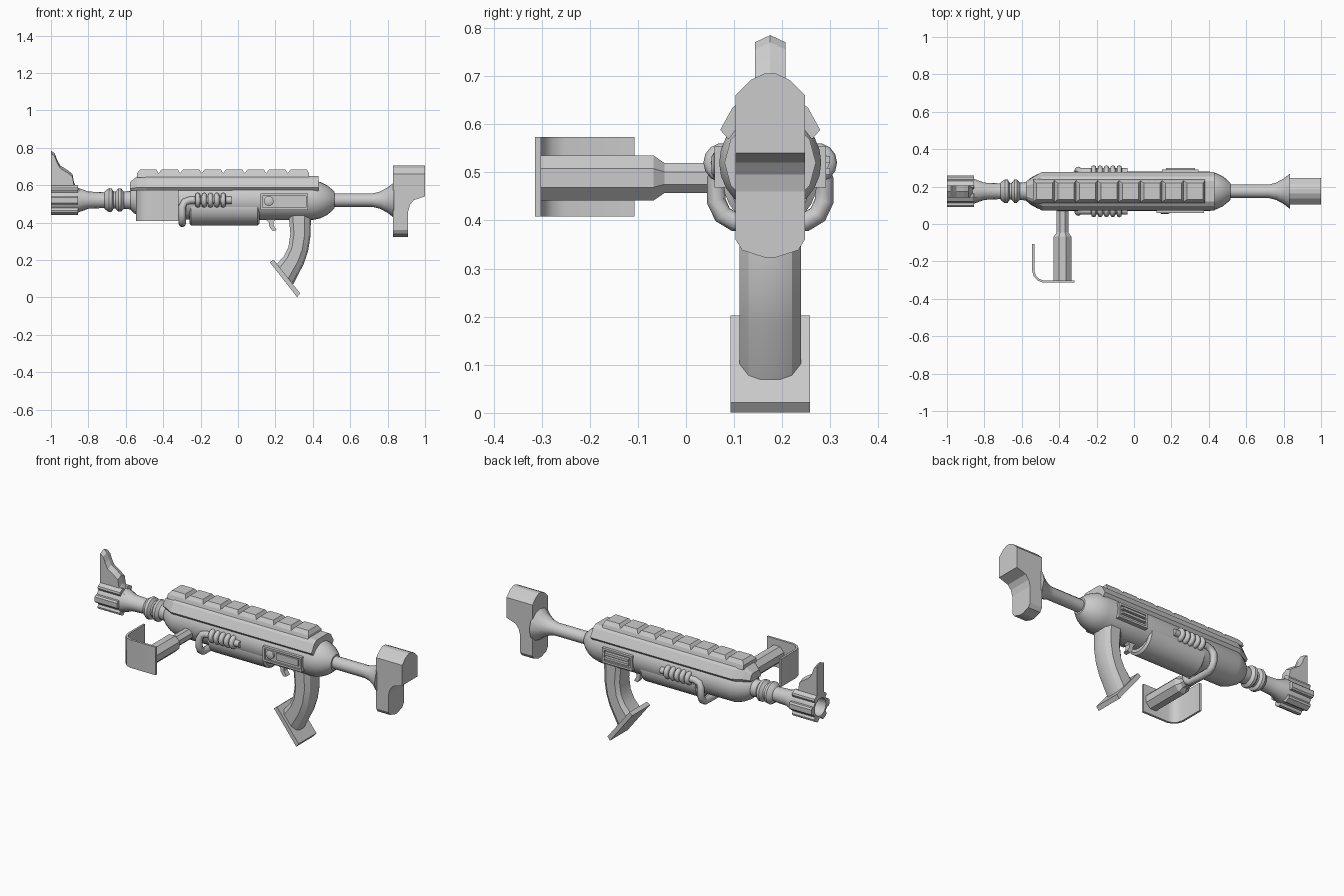
import bpy, bmesh
from math import sin, cos, pi, radians
from mathutils import Vector

if "Cube" in bpy.data.objects:
    bpy.data.objects.remove(bpy.data.objects["Cube"])

CY, CZ = 0.175, 0.52          # long axis of the weapon


def loft(name, rings, angle=0):
    """Skin a list of equal-length point rings and cap both ends."""
    bm = bmesh.new()
    vs = [[bm.verts.new(p) for p in r] for r in rings]
    n = len(rings[0])
    for a, b in zip(vs, vs[1:]):
        for i in range(n):
            j = (i + 1) % n
            bm.faces.new((a[i], a[j], b[j], b[i]))
    bm.faces.new(vs[0])
    bm.faces.new(vs[-1])
    bmesh.ops.recalc_face_normals(bm, faces=bm.faces)
    me = bpy.data.meshes.new(name)
    bm.to_mesh(me)
    bm.free()
    ob = bpy.data.objects.new(name, me)
    bpy.context.collection.objects.link(ob)
    if angle:
        smooth(ob, angle)
    return ob


def smooth(ob, angle=35):
    bpy.ops.object.select_all(action='DESELECT')
    ob.select_set(True)
    bpy.context.view_layer.objects.active = ob
    bpy.ops.object.shade_smooth_by_angle(angle=radians(angle))


def lathe_x(name, prof, y=CY, z=CZ, n=20, angle=35, turn=0):
    rings = [[(x, y + r * cos(2 * pi * i / n + turn), z + r * sin(2 * pi * i / n + turn))
              for i in range(n)] for x, r in prof]
    return loft(name, rings, angle)


def lathe_y(name, prof, x, z, n=8, angle=0):
    rings = [[(x + r * cos(2 * pi * (i + .5) / n), y, z + r * sin(2 * pi * (i + .5) / n))
              for i in range(n)] for y, r in prof]
    return loft(name, rings, angle)


def prism_y(name, pts, y0, y1):
    return loft(name, [[(x, y, z) for x, z in pts] for y in (y0, y1)])


def box(name, x0, x1, y0, y1, z0, z1):
    return prism_y(name, [(x0, z0), (x1, z0), (x1, z1), (x0, z1)], y0, y1)


def tube(name, pts, r):
    cu = bpy.data.curves.new(name, 'CURVE')
    cu.dimensions = '3D'
    cu.bevel_depth, cu.bevel_resolution, cu.use_fill_caps = r, 2, True
    sp = cu.splines.new('POLY')
    sp.points.add(len(pts) - 1)
    for p, c in zip(sp.points, pts):
        p.co = (*c, 1)
    ob = bpy.data.objects.new(name, cu)
    bpy.context.collection.objects.link(ob)
    bpy.ops.object.select_all(action='DESELECT')
    ob.select_set(True)
    bpy.context.view_layer.objects.active = ob
    bpy.ops.object.convert(target='MESH')
    smooth(bpy.context.object, 50)


# Receiver body, rear tube with flare, underslung cylinder
lathe_x("receiver", [(-.575, .05), (-.555, .07), (-.52, .09), (-.48, .104), (.40, .106),
                     (.44, .097), (.475, .08), (.5, .06), (.515, .045)], n=24)
lathe_x("stock_tube", [(.48, .036), (.72, .036), (.76, .046), (.80, .068), (.835, .095)], n=12)
lathe_x("under_cylinder", [(-.26, .085), (-.25, .098), (.105, .098), (.115, .085)], z=.482, n=24)

# Barrel with two collar rings and a hollow muzzle
lathe_x("barrel", [(-.88, .03), (-.88, .05), (-1, .052), (-1, .066), (-.855, .066), (-.80, .046),
                   (-.715, .042), (-.71, .05), (-.69, .064), (-.675, .062), (-.665, .045),
                   (-.655, .045), (-.64, .062), (-.625, .062), (-.61, .046), (-.55, .052)], n=16)

# Muzzle ribs
for i in range(6):
    a = i * pi / 3
    u, v = Vector((0, cos(a), sin(a))), Vector((0, -sin(a), cos(a)))
    rings = [[Vector((x, CY, CZ)) + u * r + v * t for r, t in
              ((.052, -.022), (.076, -.022), (.084, -.014), (.084, .014), (.076, .022), (.052, .022))]
             for x in (-1, -.855)]
    loft("muzzle_rib", rings)

# Ridged front sight
sight = [(-1, .57), (-1, .77), (-.98, .755), (-.967, .72), (-.95, .69), (-.91, .665), (-.885, .645),
         (-.877, .60), (-.86, .58), (-.83, .565), (-.83, .555)]
loft("front_sight", [[(x, CY + dy, z + (lift if z > .58 else 0)) for x, z in sight]
                     for dy, lift in ((-.032, 0), (0, .015), (.032, 0))])

# Top cover, tapered at the nose
sect = [(-.088, .57), (-.104, .588), (-.078, .635), (-.055, .65)]
sect += [(-y, z) for y, z in reversed(sect)]
loft("top_cover", [[(x, CY + y * s, .575 + (z - .575) * h) for y, z in sect]
                   for x, s, h in ((-.578, .5, .55), (-.54, .72, .95), (-.49, 1, 1), (.43, 1, 1))])

# Segmented rail on the cover
N, X0, X1 = 8, -.54, .38
step = (X1 - X0) / N
for i in range(N):
    a, b = X0 + i * step, X0 + (i + 1) * step
    rings = [[(x0, CY - w, z), (x1, CY - w, z), (x1, CY + w, z), (x0, CY + w, z)]
             for x0, x1, w, z in ((a, b, .065, .64), (a, b, .058, .664), (a + .018, b - .012, .043, .685))]
    loft("rail_segment", rings)

# Shoulder stock, skinned upward from levels (z, rear x, half width)
levels = [(.323, .91, .012), (.338, .91, .058), (.36, .91, .072), (.46, .91, .072), (.495, .92, .072),
          (.52, .94, .072), (.54, 1, .072), (.66, 1, .072), (.692, 1, .04), (.705, 1, .012)]
loft("shoulder_stock", [[(.83, CY - w, z), (x, CY - w, z), (x, CY + w, z), (.83, CY + w, z)]
                        for z, x, w in levels])

# Curved pistol grip and slanted foot plate
grip = [((.27, .45), (.39, .45)), ((.28, .34), (.388, .33)), ((.27, .27), (.375, .25)),
        ((.245, .22), (.352, .18)), ((.205, .175), (.29, .06))]
rings = []
for f, b in grip:
    f, b = Vector(f), Vector(b)
    ring = []
    for t, w in ((0, .045), (.18, .064), (.7, .064), (.92, .045), (1, .02)):
        ring.append((f.lerp(b, t), w))
    rings.append([(p.x, CY - w, p.y) for p, w in ring] + [(p.x, CY + w, p.y) for p, w in reversed(ring)])
loft("pistol_grip", rings, 30)
prism_y("grip_foot", [(.17, .188), (.19, .202), (.332, .022), (.316, .001)], CY - .083, CY + .083)

# Trigger
prism_y("trigger", [(.135, .43), (.215, .43), (.19, .405), (.19, .385), (.206, .36), (.185, .355),
                    (.168, .378), (.165, .4)], CY - .016, CY + .016)

# Mirrored side coils, feed pipes and side panels
for s in (-1, 1):
    yc = CY + s * .104
    tube("feed_pipe", [(-.035, yc, CZ), (-.255, yc, CZ), (-.285, yc - s * .001, .51), (-.298, yc + s * .008, .485),
                       (-.298, yc + s * .008, .44), (-.298, yc - s * .005, .412), (-.298, yc - s * .03, .397),
                       (-.298, CY, .395)], .02)
    for i in range(5):
        x = -.215 + i * .034
        lathe_x("coil_ring", [(x - .014, .024), (x - .011, .036), (x, .041), (x + .011, .036), (x + .014, .024)],
                y=CY + s * .098, n=14, angle=60)

    # Panel: backing plate, frame bars
    x0, x1 = (.12, .375) if s < 0 else (.15, .345)
    z0, z1 = .468, .555
    inner, plate, outer = CY + s * .07, CY + s * .106, CY + s * .116
    box("panel_plate", x0, x1, inner, plate, z0, z1)
    for a, b, c, d in ((x0, x1, z0, z0 + .012), (x0, x1, z1 - .012, z1),
                       (x0, x0 + .012, z0, z1), (x1 - .012, x1, z0, z1)):
        box("panel_frame", a, b, inner, outer, c, d)

# Left panel knob and slide, right panel louvres
lathe_y("panel_knob", [(.08, .026), (.058, .026), (.053, .018)], .165, .515, 14, 35)
box("panel_slide", .205, .35, .062, .09, .495, .535)
for z in (.495, .52):
    box("panel_louvre", .17, .325, .27, .299, z, z + .014)

# Side foregrip with hand guard
lathe_y("foregrip", [(.12, .034), (-.045, .034), (-.068, .051), (-.305, .051)], -.382, .488, 8)
out = [(-.545, -.107), (-.545, -.25), (-.535, -.283), (-.515, -.303), (-.485, -.314), (-.318, -.314)]
inn = [(-.318, -.301), (-.485, -.301), (-.508, -.293), (-.524, -.277), (-.533, -.25), (-.533, -.107)]
loft("hand_guard", [[(x, y, z) for x, y in out + inn] for z in (.408, .573)], 30)
